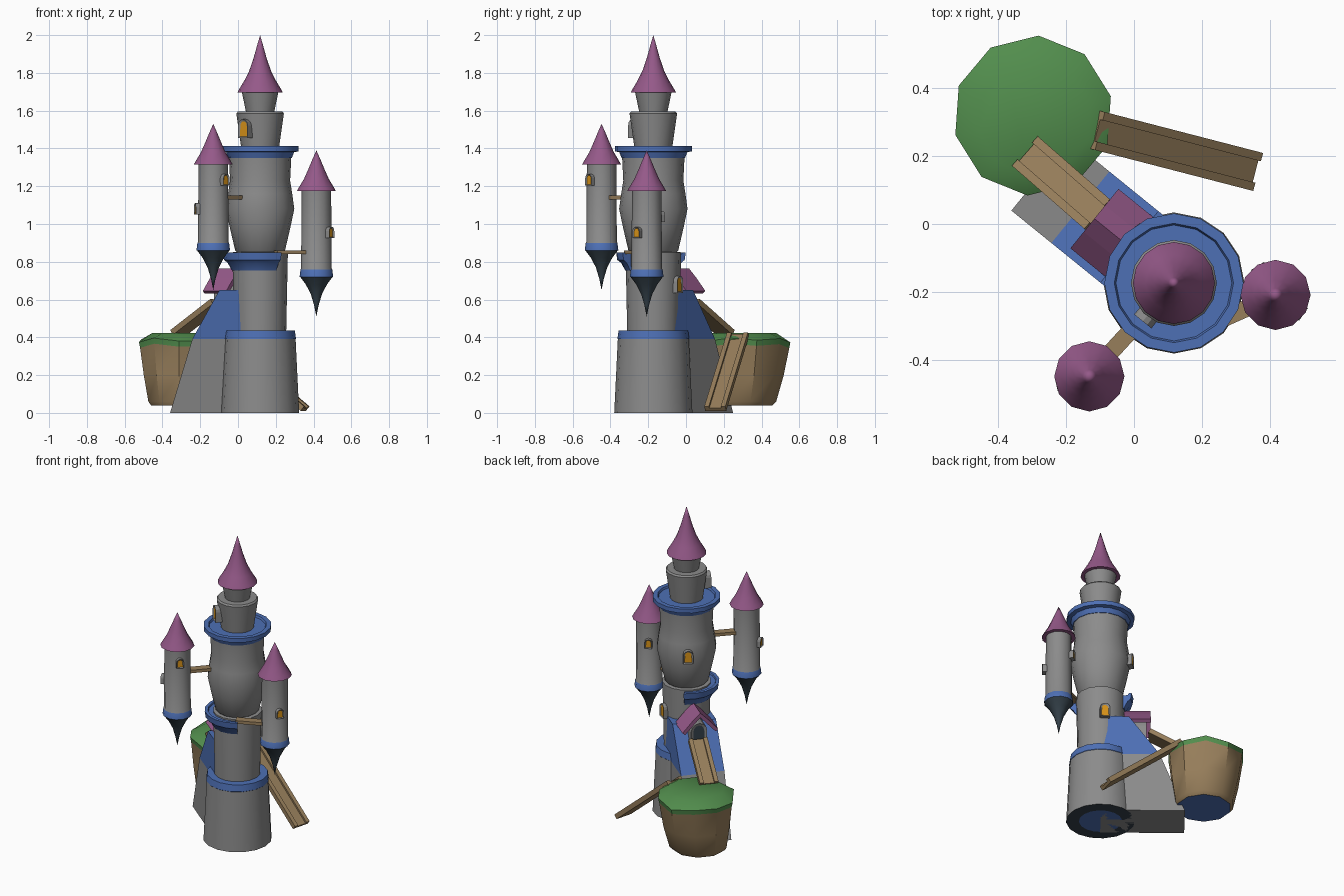
import bpy, bmesh, math
from mathutils import Vector, Matrix

if "Cube" in bpy.data.objects:
    bpy.data.objects.remove(bpy.data.objects["Cube"])

def material(name, r, g, b):
    m = bpy.data.materials.new(name)
    m.diffuse_color = (r, g, b, 1)
    m.use_nodes = True
    m.node_tree.nodes["Principled BSDF"].inputs["Base Color"].default_value = m.diffuse_color
    return m

STONE = material("grey stone", .26, .26, .26)
BLUE = material("blue trim", .075, .16, .46)
PINK = material("plum roof", .30, .10, .25)
SLATE = material("dark slate", .035, .053, .068)
WOOD = material("tan wood", .31, .21, .105)
GRASS = material("green grass", .085, .27, .075)
GLOW = material("amber glass", .70, .30, .01)

def finish(name, bm, mats, smooth=False):
    bmesh.ops.remove_doubles(bm, verts=bm.verts, dist=1e-5)
    bmesh.ops.recalc_face_normals(bm, faces=bm.faces)
    me = bpy.data.meshes.new(name)
    bm.to_mesh(me)
    bm.free()
    for m in mats:
        me.materials.append(m)
    ob = bpy.data.objects.new(name, me)
    bpy.context.collection.objects.link(ob)
    if smooth:
        bpy.ops.object.select_all(action='DESELECT')
        ob.select_set(True)
        bpy.context.view_layer.objects.active = ob
        bpy.ops.object.shade_smooth_by_angle(angle=math.radians(35))
    return ob

def revolve(name, rows, center, n=16, start=0, sweep=360, z0=0):
    """rows: (radius, z, material of the band below this ring)"""
    bm = bmesh.new()
    mats = []
    full = sweep == 360
    cols = []
    for i in range(n if full else n + 1):
        a = math.radians(start + sweep * i / n)
        cols.append([bm.verts.new((center[0] + r * math.cos(a), center[1] + r * math.sin(a), z + z0))
                     for r, z, m in rows])
    for i in range(n):
        a, b = cols[i], cols[(i + 1) % len(cols)]
        for j in range(1, len(rows)):
            m = rows[j][2]
            if m not in mats:
                mats.append(m)
            f = bm.faces.new((a[j - 1], b[j - 1], b[j], a[j]))
            f.material_index = mats.index(m)
    if not full:
        bm.faces.new(cols[0])
        bm.faces.new(cols[-1])
    bmesh.ops.dissolve_degenerate(bm, dist=1e-6, edges=bm.edges)
    return finish(name, bm, mats, True)

def basis(az):
    a = math.radians(az)
    return Vector((math.cos(a), math.sin(a), 0)), Vector((-math.sin(a), math.cos(a), 0))

def prism(name, pts, vec, mat):
    bm = bmesh.new()
    f = bm.faces.new([bm.verts.new(p) for p in pts])
    ext = bmesh.ops.extrude_face_region(bm, geom=[f])
    bmesh.ops.translate(bm, vec=vec, verts=[v for v in ext["geom"] if isinstance(v, bmesh.types.BMVert)])
    return finish(name, bm, [mat])

def arch(name, center, az, r, z, w, h, pane, depth=.05):
    """arched stone surround with a recessed pane; r is its outer distance"""
    d, u = basis(az)
    o = Vector((*center, z)) + d * (r - depth)
    hw = w / 2
    out = [(-hw, -h / 2), (hw, -h / 2)]
    out += [(hw * math.cos(t * math.pi / 6), h / 2 - hw + hw * math.sin(t * math.pi / 6)) for t in range(7)]
    bm = bmesh.new()
    f = bm.faces.new([bm.verts.new(o + u * x + Vector((0, 0, y))) for x, y in out])
    e = bmesh.ops.extrude_face_region(bm, geom=[f])["geom"]
    bmesh.ops.translate(bm, vec=d * depth, verts=[v for v in e if isinstance(v, bmesh.types.BMVert)])
    front = [g for g in e if isinstance(g, bmesh.types.BMFace)][0]
    bmesh.ops.recalc_face_normals(bm, faces=bm.faces)
    bmesh.ops.inset_region(bm, faces=[front], thickness=w * .17, depth=-.006)
    front.material_index = 1
    finish(name, bm, [STONE, pane])

def plank(name, p, q, width, thick, rails=0):
    """walkway between two points, with optional raised side rails"""
    p, q = Vector(p), Vector(q)
    x = (q - p).normalized()
    y = Vector((0, 0, 1)).cross(x).normalized()
    z = x.cross(y)
    rot = Matrix((x, y, z)).transposed().to_4x4()
    parts = [(0, 0, width, thick)]
    if rails:
        parts += [(s * (width - rails) / 2, thick * .5, rails, thick * 1.4) for s in (-1, 1)]
    bm = bmesh.new()
    for oy, oz, w, t in parts:
        m = Matrix.Translation((p + q) / 2) @ rot @ Matrix.Translation((0, oy, oz)) \
            @ Matrix.Diagonal(((q - p).length, w, t, 1))
        bmesh.ops.create_cube(bm, size=1, matrix=m)
    finish(name, bm, [WOOD])

# main tower
C = (.117, -.173)
revolve("tower_base", [(0, 0, BLUE), (.13, 0, BLUE), (.207, 0, SLATE), (.188, .39, STONE),
        (.19, .392, BLUE), (.184, .435, BLUE), (.13, .435, BLUE)], C)
revolve("tower_middle", [(.138, .42, STONE), (.147, .85, STONE), (.10, .855, STONE)], C)
revolve("tower_upper", [(.11, .84, STONE), (.132, .86, STONE), (.16, .98, STONE), (.181, 1.08, STONE),
        (.17, 1.16, STONE), (.159, 1.23, STONE), (.166, 1.37, STONE)], C)
revolve("tower_crown_ring", [(.15, 1.345, BLUE), (.168, 1.35, BLUE), (.180, 1.38, BLUE), (.204, 1.385, BLUE),
        (.204, 1.413, BLUE), (.175, 1.413, BLUE), (.17, 1.40, BLUE), (.08, 1.40, BLUE)], C)
revolve("tower_top", [(.098, 1.39, STONE), (.126, 1.585, STONE), (.118, 1.595, STONE), (.07, 1.595, STONE)], C)
revolve("tower_lantern", [(.073, 1.585, STONE), (.097, 1.70, STONE)], C)
revolve("tower_roof", [(0, 1.695, PINK), (.12, 1.695, PINK), (.113, 1.71, PINK), (.083, 1.76, PINK),
        (.058, 1.81, PINK), (.034, 1.88, PINK), (.016, 1.945, PINK), (0, 2, PINK)], C)
revolve("half_balcony", [(.12, .755, BLUE), (.15, .755, BLUE), (.172, .795, BLUE), (.192, .81, BLUE),
        (.198, .85, BLUE), (.178, .85, BLUE), (.175, .84, BLUE), (.12, .84, BLUE)], C, 9, 120, 185)

# two hanging turrets; profile is measured down from the roof tip
TURRETS = {"left": ((-.131, -.447), 1.53), "right": ((.415, -.208), 1.39)}
for side, (c, top) in TURRETS.items():
    revolve(side + "_turret_wall", [(.087, -.665, BLUE), (.089, -.67, SLATE), (.084, -.63, BLUE),
            (.081, -.625, STONE), (.078, -.2, STONE)], c, 12, z0=top)
    revolve(side + "_turret_roof", [(0, -.215, PINK), (.103, -.215, PINK), (.092, -.195, PINK),
            (.065, -.15, PINK), (.043, -.1, PINK), (.02, -.045, PINK), (0, 0, PINK)], c, 12, z0=top)
    revolve(side + "_turret_spike", [(0, -.88, SLATE), (.012, -.82, SLATE), (.03, -.76, SLATE),
            (.056, -.71, SLATE), (.087, -.668, SLATE), (0, -.668, SLATE)], c, 12, z0=top)
plank("left_turret_bridge", (-.09, -.40, 1.14), (.02, -.28, 1.14), .05, .02)
plank("right_turret_bridge", (.20, -.305, .85), (.38, -.225, .85), .05, .02)

# windows
L, R = TURRETS["left"][0], TURRETS["right"][0]
for i, (c, az, r, z, w, h) in enumerate([
        (C, 231, .145, 1.505, .065, .10), (C, 128, .20, 1.09, .06, .085), (C, 60, .165, .68, .06, .09),
        (L, -45, .10, 1.235, .045, .06), (L, 193, .10, 1.08, .045, .06),
        (R, -35, .10, .955, .045, .06), (R, 122, .10, 1.04, .045, .06)]):
    arch("window_%d" % (i + 1), c, az, r, z, w, h, GLOW, .06)

# buttress and gatehouse, running out to the back left
d, u = basis(141)
def local(along, side, z):
    return Vector((*C, z)) + d * along + u * side
for name, outline, mat in [
        ("buttress_base", [(0, 0), (.504, 0), (.353, .39), (0, .39)], STONE),
        ("buttress_slope", [(0, .39), (.353, .39), (.168, .65), (0, .65)], BLUE)]:
    prism(name, [local(a, -.135, z) for a, z in outline], u * .27, mat)
arch("gate_door", C, 141, .275, .59, .10, .19, SLATE, .15)
chevron = [(-.112, .645), (-.095, .632), (0, .735), (.095, .632), (.112, .645), (.05, .715), (0, .765), (-.05, .715)]
prism("gate_roof", [local(.14, s, z) for s, z in chevron], d * .16, PINK)

# floating island
bm = bmesh.new()
rings = []
for cx, cy, r, z in [(-.30, .293, .165, .04), (-.30, .298, .18, .06), (-.297, .31, .208, .2),
                     (-.296, .318, .229, .355), (-.296, .318, .235, .385), (-.29, .31, .17, .422)]:
    ring = []
    for i in range(10):
        a = math.radians(14 + 36 * i)
        dz = .012 * math.sin(2.3 * i) if z > .3 and r > .2 else 0
        ring.append(bm.verts.new((cx + r * math.cos(a), cy + r * math.sin(a), z + dz)))
    rings.append(ring)
for j in range(5):
    for i in range(10):
        k = (i + 1) % 10
        f = bm.faces.new((rings[j][i], rings[j][k], rings[j + 1][k], rings[j + 1][i]))
        f.material_index = int(j >= 3)
bm.faces.new(rings[-1]).material_index = 1
bm.faces.new(rings[0]).material_index = 2
finish("island", bm, [WOOD, GRASS, BLUE], True)

# ramps
plank("gate_ramp", (-.312, .207, .42), (-.10, .022, .585), .115, .018, .025)
plank("ground_ramp", (-.113, .276, .41), (.351, .156, .018), .115, .018, .025)
